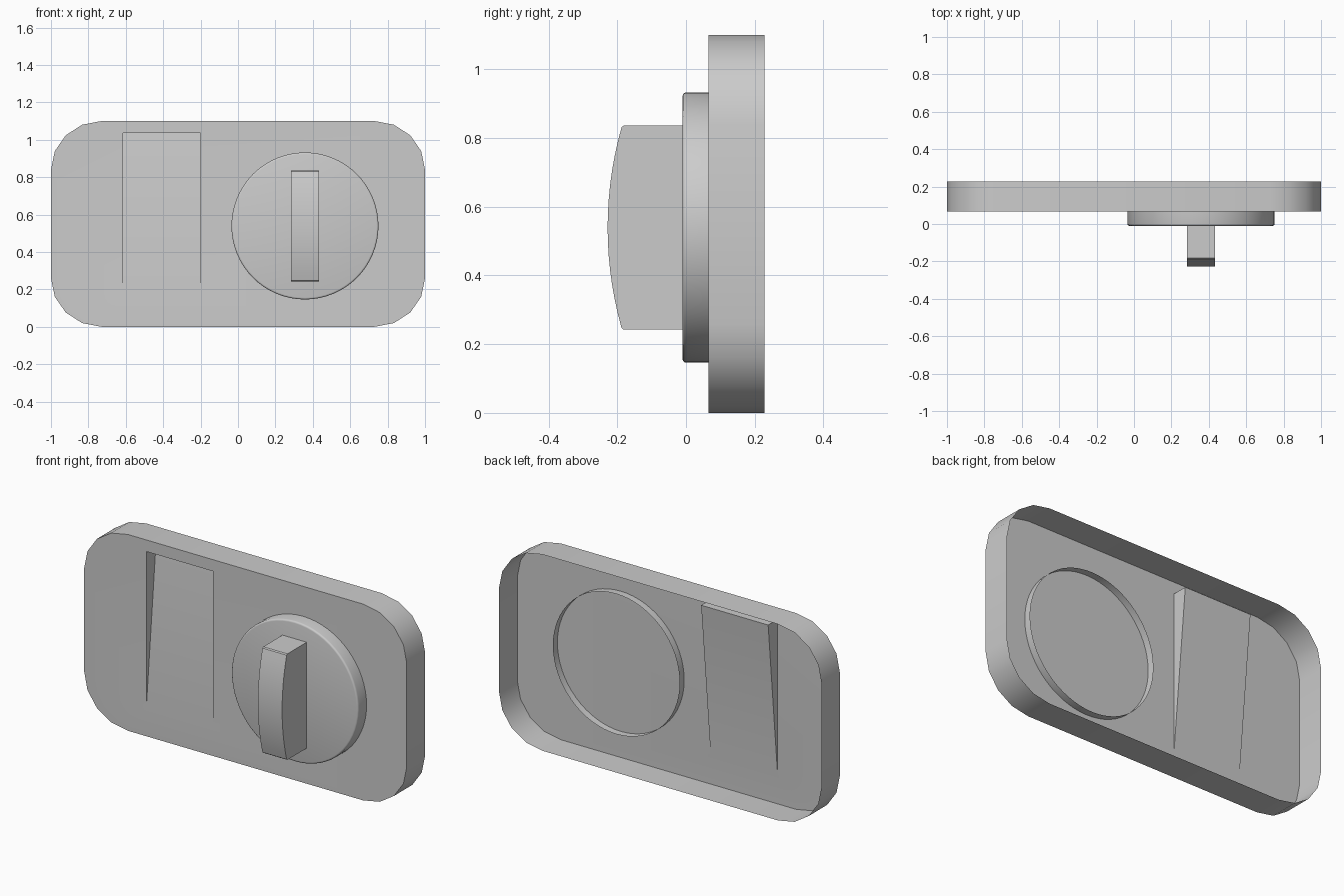
import bpy, bmesh
from math import sin, cos, pi, radians, sqrt

if "Cube" in bpy.data.objects:
    bpy.data.objects.remove(bpy.data.objects["Cube"])


def finish(name, bm, outward):
    """Turn a bmesh into a smooth-by-angle object; outward is a (face, direction) check."""
    bmesh.ops.recalc_face_normals(bm, faces=bm.faces)
    bm.normal_update()
    front = max(bm.faces, key=lambda f: abs(f.normal.y) * f.calc_area())
    if front.normal.y * outward < 0:
        bmesh.ops.reverse_faces(bm, faces=bm.faces)
    mesh = bpy.data.meshes.new(name)
    bm.to_mesh(mesh)
    bm.free()
    obj = bpy.data.objects.new(name, mesh)
    bpy.context.collection.objects.link(obj)
    bpy.ops.object.select_all(action='DESELECT')
    obj.select_set(True)
    bpy.context.view_layer.objects.active = obj
    bpy.ops.object.shade_smooth_by_angle(angle=radians(35))
    return obj


def ring(bm, points):
    return [bm.verts.new(p) for p in points]


def bridge(bm, a, b):
    n = len(a)
    for i in range(n):
        bm.faces.new((a[i], a[(i + 1) % n], b[(i + 1) % n], b[i]))


def loop_edges(bm, verts):
    result = []
    for a, b in zip(verts, verts[1:] + verts[:1]):
        result.append(bm.edges.get((a, b)) or bm.edges.new((a, b)))
    return result


# Back plate: open-backed shell with rounded corners and a sloping finger recess
FRONT, BACK, HEIGHT = 0.066, 0.228, 1.10
RX, RZ = 0.27, 0.26
outline = []
for k, (sx, top) in enumerate([(1, 1), (-1, 1), (-1, 0), (1, 0)]):
    cx = sx * (1 - RX)
    cz = HEIGHT - RZ if top else RZ
    for s in range(5):
        a = k * pi / 2 + s * pi / 8
        outline.append((cx + RX * cos(a), cz + RZ * sin(a)))

bm = bmesh.new()
front_rim = ring(bm, [(x, FRONT, z) for x, z in outline])
back_rim = ring(bm, [(x, BACK, z) for x, z in outline])
bridge(bm, front_rim, back_rim)

x0, x1, z0, z1, depth = -0.615, -0.20, 0.15, 1.035, 0.085
a, b, c, d = ring(bm, [(x0, FRONT, z0), (x1, FRONT, z0), (x1, FRONT, z1), (x0, FRONT, z1)])
c2, d2 = ring(bm, [(x1, FRONT + depth, z1), (x0, FRONT + depth, z1)])
for face in [(a, b, c2, d2), (c, d, d2, c2), (a, d2, d), (b, c, c2)]:
    bm.faces.new(face)
bmesh.ops.triangle_fill(bm, use_beauty=True, normal=(0, -1, 0),
                        edges=loop_edges(bm, front_rim) + loop_edges(bm, [a, b, c, d]))
finish("back_plate", bm, -1)

# Round boss: capped tube, open at the back and poking through the plate
CX, CZ, R, BEVEL, SIDES = 0.358, 0.539, 0.393, 0.01, 64
profile = [(R, 0.106)]
for k in range(4):
    t = k * pi / 6
    profile.append((R - BEVEL + BEVEL * cos(t), -BEVEL * sin(t)))
bm = bmesh.new()
rings = [ring(bm, [(CX + r * cos(2 * pi * i / SIDES), y, CZ + r * sin(2 * pi * i / SIDES))
                   for i in range(SIDES)]) for r, y in profile]
for lower, upper in zip(rings, rings[1:]):
    bridge(bm, lower, upper)
bm.faces.new(rings[-1])
finish("round_boss", bm, -1)

# Turn handle: bar with a bowed front, open where it meets the boss
HALF_W, HALF_H, SAG, TIP = 0.075, 0.297, 0.042, -0.228
radius = (HALF_H ** 2 + SAG ** 2) / (2 * SAG)
side = [(-0.005, -HALF_H), (TIP + SAG + 0.005, -HALF_H)]
STEPS = 14
for i in range(STEPS + 1):
    z = (HALF_H - 0.005) * (2 * i / STEPS - 1)
    side.append((TIP + radius - sqrt(radius ** 2 - z ** 2), z))
side += [(y, -z) for y, z in side[1::-1]]
bm = bmesh.new()
left, right = (ring(bm, [(CX + s * HALF_W, y, CZ + z) for y, z in side]) for s in (-1, 1))
for i in range(len(side) - 1):
    bm.faces.new((left[i], left[i + 1], right[i + 1], right[i]))
bm.faces.new(left)
bm.faces.new(right)
finish("turn_handle", bm, -1)
